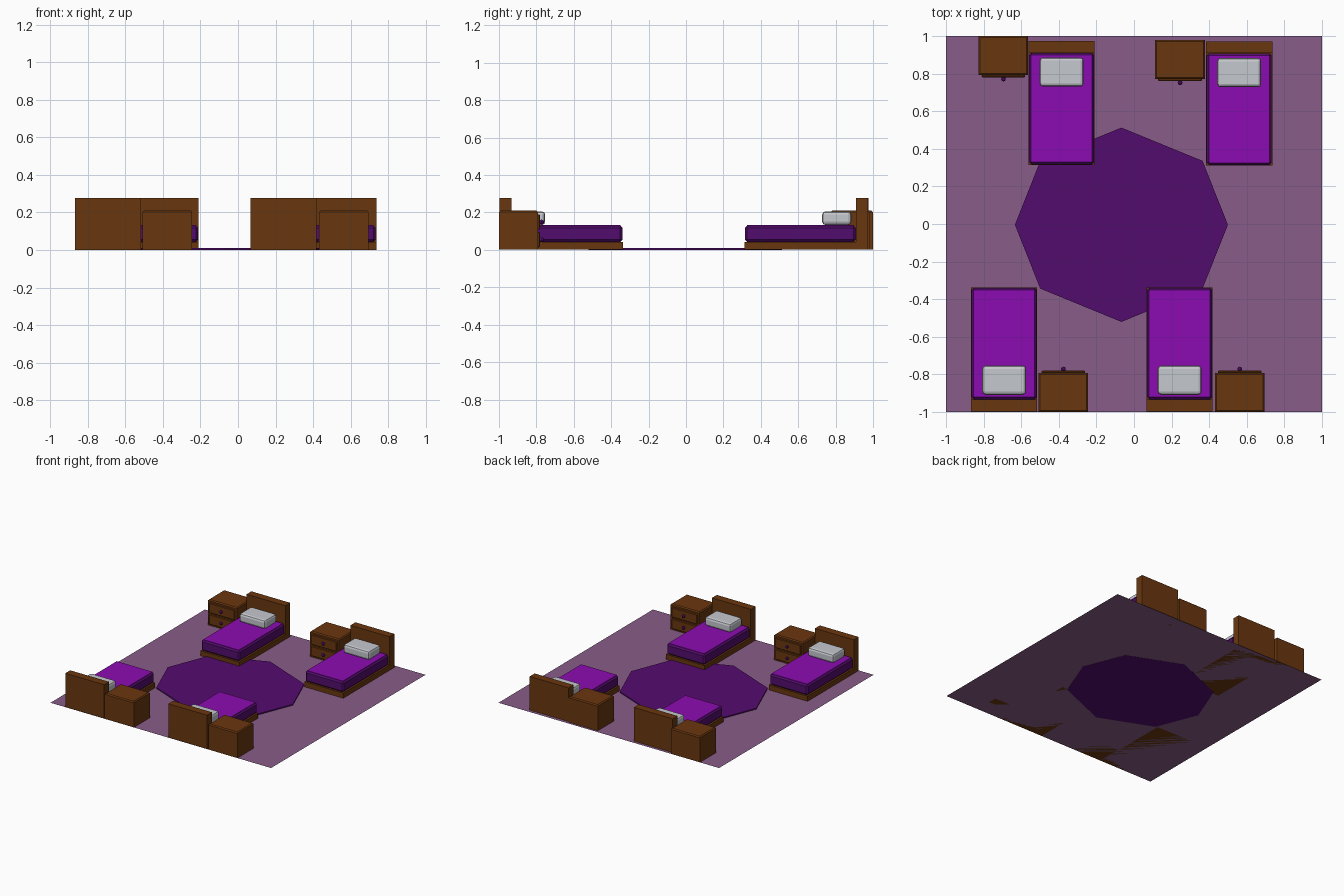
import bpy, bmesh, math
from mathutils import Matrix, Vector

if "Cube" in bpy.data.objects:
    bpy.data.objects.remove(bpy.data.objects["Cube"])


def srgb(r, g, b):
    f = lambda c: c / 12.92 if c <= 0.04045 else ((c + 0.055) / 1.055) ** 2.4
    return (f(r / 255), f(g / 255), f(b / 255), 1)


def material(name, rgb):
    m = bpy.data.materials.new(name)
    m.diffuse_color = srgb(*rgb)
    m.use_nodes = True
    m.node_tree.nodes["Principled BSDF"].inputs["Base Color"].default_value = m.diffuse_color
    return m


WOOD = material("brown wood", (106, 55, 15))
BLANKET = material("bright purple", (140, 12, 178))
DARK = material("dark purple", (84, 12, 110))
FLOOR = material("dusty purple", (137, 93, 136))
WHITE = material("pillow grey", (197, 200, 206))


def finish(bm, name, mat, frame):
    bm.transform(frame)
    bmesh.ops.recalc_face_normals(bm, faces=bm.faces)
    mesh = bpy.data.meshes.new(name)
    bm.to_mesh(mesh)
    bm.free()
    mesh.materials.append(mat)
    ob = bpy.data.objects.new(name, mesh)
    bpy.context.collection.objects.link(ob)
    return ob


def box(name, mat, x, y, z, frame=Matrix(), bevel=0, segments=1, top_only=False):
    """Box from (min, max) ranges, optionally with chamfered edges."""
    bm = bmesh.new()
    bmesh.ops.create_cube(bm, size=1)
    for v in bm.verts:
        v.co = Vector([r[0] + (c + 0.5) * (r[1] - r[0]) for c, r in zip(v.co, (x, y, z))])
    if bevel:
        edges = [e for e in bm.edges
                 if not top_only or all(v.co.z > z[1] - 1e-5 for v in e.verts)]
        bmesh.ops.bevel(bm, geom=edges, offset=bevel, segments=segments,
                        profile=0.5, affect='EDGES')
    return finish(bm, name, mat, frame)


def bed(frame, tag):
    # local frame: centred in x, headboard back at y = 0, foot towards -y
    n = lambda s: s + "_" + tag
    box(n("headboard"), WOOD, (-.176, .176), (-.063, 0), (.001, .277), frame)
    box(n("bed_base"), WOOD, (-.176, .176), (-.66, -.063), (.001, .043), frame)
    box(n("mattress"), DARK, (-.173, .173), (-.657, -.064), (.043, .130), frame, .012)
    box(n("blanket_top"), BLANKET, (-.162, .162), (-.646, -.075), (.127, .133), frame)
    box(n("pillow"), WHITE, (-.117, .117), (-.244, -.088), (.133, .206), frame, .018, 2)


def nightstand(frame, tag):
    # local frame: centred in x, back at y = 0, drawers towards -y
    n = lambda s: s + "_" + tag
    box(n("nightstand_body"), WOOD, (-.132, .132), (-.208, 0), (.001, .21), frame, .008, 1, True)
    for i, (lo, hi) in enumerate(((.014, .096), (.108, .19))):
        box(n("drawer_%d" % i), WOOD, (-.116, .116), (-.219, -.205), (lo, hi), frame, .004)
        bm = bmesh.new()
        bmesh.ops.create_uvsphere(bm, u_segments=8, v_segments=6, radius=.013)
        bmesh.ops.translate(bm, verts=bm.verts, vec=(0, -.228, (lo + hi) / 2))
        finish(bm, n("knob_%d" % i), DARK, frame)


def place(x, y, turned):
    return Matrix.Translation((x, y, 0)) @ Matrix.Rotation(math.pi if turned else 0, 4, 'Z')


# floor sheet
bm = bmesh.new()
bmesh.ops.create_grid(bm, x_segments=1, y_segments=1, size=1)
finish(bm, "floor", FLOOR, Matrix.Translation((0, 0, .001)))

# eight-sided rug
bm = bmesh.new()
outline = [(.567, 0), (.432, .34), (0, .517), (-.432, .34),
           (-.567, 0), (-.432, -.34), (0, -.517), (.432, -.34)]
face = bm.faces.new([bm.verts.new((x, y, 0)) for x, y in outline])
ext = bmesh.ops.extrude_face_region(bm, geom=[face], use_keep_orig=True)
bmesh.ops.translate(bm, vec=(0, 0, .01),
                    verts=[g for g in ext["geom"] if isinstance(g, bmesh.types.BMVert)])
finish(bm, "rug", DARK, Matrix.Translation((-.067, -.004, 0)))

# four beds, each with its nightstand: bed x, bed y, stand x, stand y, turned
for i, (bx, by, sx, sy, turned) in enumerate((
        (-.385, .975, -.695, 1.0, False),
        (.56, .972, .245, .98, False),
        (-.691, -.997, -.376, -1.0, True),
        (.243, -.997, .563, -1.0, True))):
    bed(place(bx, by, turned), str(i))
    nightstand(place(sx, sy, turned), str(i))
